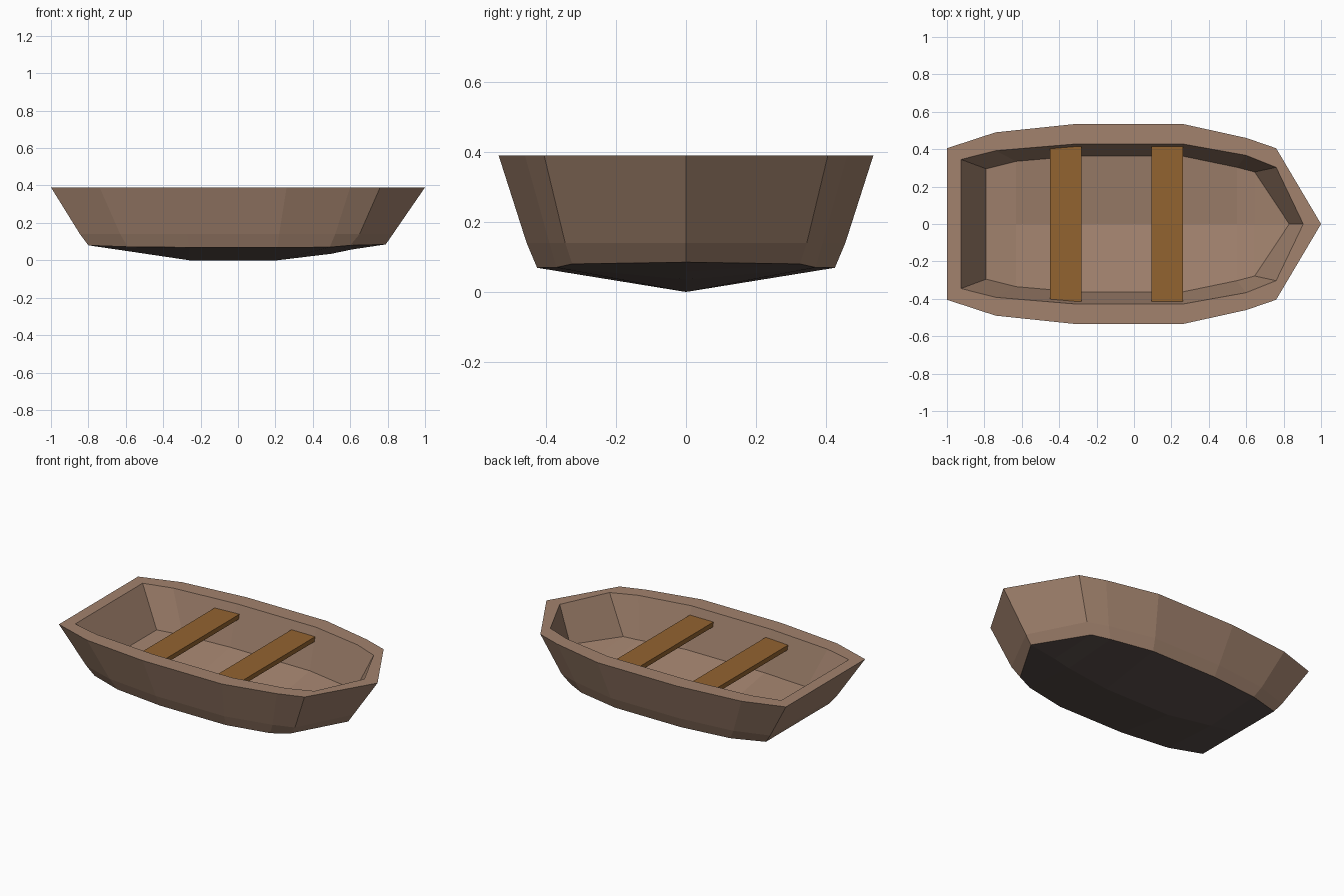
import bpy, bmesh

if "Cube" in bpy.data.objects:
    bpy.data.objects.remove(bpy.data.objects["Cube"])


def material(name, rgb):
    m = bpy.data.materials.new(name)
    m.diffuse_color = (*rgb, 1)
    m.use_nodes = True
    m.node_tree.nodes["Principled BSDF"].inputs["Base Color"].default_value = m.diffuse_color
    return m


hull_wood = material("hull_wood", (0.36, 0.225, 0.155))
dark_wood = material("dark_bottom", (0.10, 0.075, 0.068))
seat_wood = material("seat_wood", (0.29, 0.125, 0.03))


def finish(bm, name, mats):
    bmesh.ops.recalc_face_normals(bm, faces=bm.faces)
    me = bpy.data.meshes.new(name)
    bm.to_mesh(me)
    bm.free()
    for m in mats:
        me.materials.append(m)
    ob = bpy.data.objects.new(name, me)
    bpy.context.collection.objects.link(ob)
    return ob


# Half outlines (x, y) from stern corner to bow corner; the bow tip is added at y = 0
chine = [(-.80, .325), (-.59, .39), (-.26, .425), (.21, .425), (.49, .37), (.60, .325)]
bilge = [(-.845, .345), (-.63, .415), (-.27, .455), (.22, .455), (.52, .39), (.65, .345)]
rim = [(-1, .405), (-.74, .49), (-.31, .535), (.26, .535), (.60, .46), (.76, .405)]
inner_rim = [(-.925, .345), (-.74, .392), (-.31, .428), (.26, .428), (.60, .367), (.76, .303)]
floor = [(-.79, .295), (-.63, .335), (-.31, .363), (.26, .363), (.55, .303), (.645, .278)]
chine_z = [.08, .072, .069, .069, .07, .08]
floor_z = [.143, .137, .133, .133, .138, .145]
keel = [(-.59, .049), (-.26, 0), (.21, 0), (.50, .035), (.61, .058)]
floor_keel = [(-.63, .12), (-.31, .07), (.26, .07), (.55, .105), (.645, .122)]

bm = bmesh.new()


def ring(half, z, tip_x, tip_z=None):
    """Closed loop: stern centre, port side, bow tip, starboard side."""
    zs = z if isinstance(z, list) else [z] * len(half)
    port = [bm.verts.new((x, y, h)) for (x, y), h in zip(half, zs)]
    tip = bm.verts.new((tip_x, 0, tip_z or zs[-1]))
    star = [bm.verts.new((x, -y, h)) for (x, y), h in zip(half, zs)]
    stern = bm.verts.new((half[0][0], 0, zs[0]))
    return [stern] + port + [tip] + star[::-1]


def vee(loop, line, mat):
    """Fill a loop down to a centre line, both sides."""
    spine = [loop[0]] + [bm.verts.new((x, 0, z)) for x, z in line] + [loop[7]]
    for side in (loop[1:8], loop[:6:-1][::-1][::-1][:6] + [loop[7]]):
        for i in range(5):
            bm.faces.new((spine[i], side[i], side[i + 1], spine[i + 1])).material_index = mat
        bm.faces.new((spine[5], side[5], loop[7])).material_index = mat


# Shell: outside up to the rim, then down the inside to the floor
rings = [ring(chine, chine_z, .79, .085), ring(bilge, .14, .828), ring(rim, .39, 1),
         ring(inner_rim, .39, .905), ring(floor, floor_z, .83, .15)]
n = len(rings[0])
for a, b in zip(rings, rings[1:]):
    for i in range(n):
        j = (i + 1) % n
        bm.faces.new((a[i], a[j], b[j], b[i]))

# V-shaped bottom outside, and the matching V-shaped floor inside
vee(rings[0], keel, 1)
vee(rings[-1], floor_keel, 0)
finish(bm, "hull", [hull_wood, dark_wood])

# Seats span the hull, ends let into the side walls
for name, x in (("rear_seat", -.365), ("front_seat", .178)):
    bm = bmesh.new()
    bmesh.ops.create_cube(bm, size=1)
    for v in bm.verts:
        v.co = (x + v.co.x * .17, v.co.y * .84, .32 + v.co.z * .03)
    finish(bm, name, [seat_wood])
